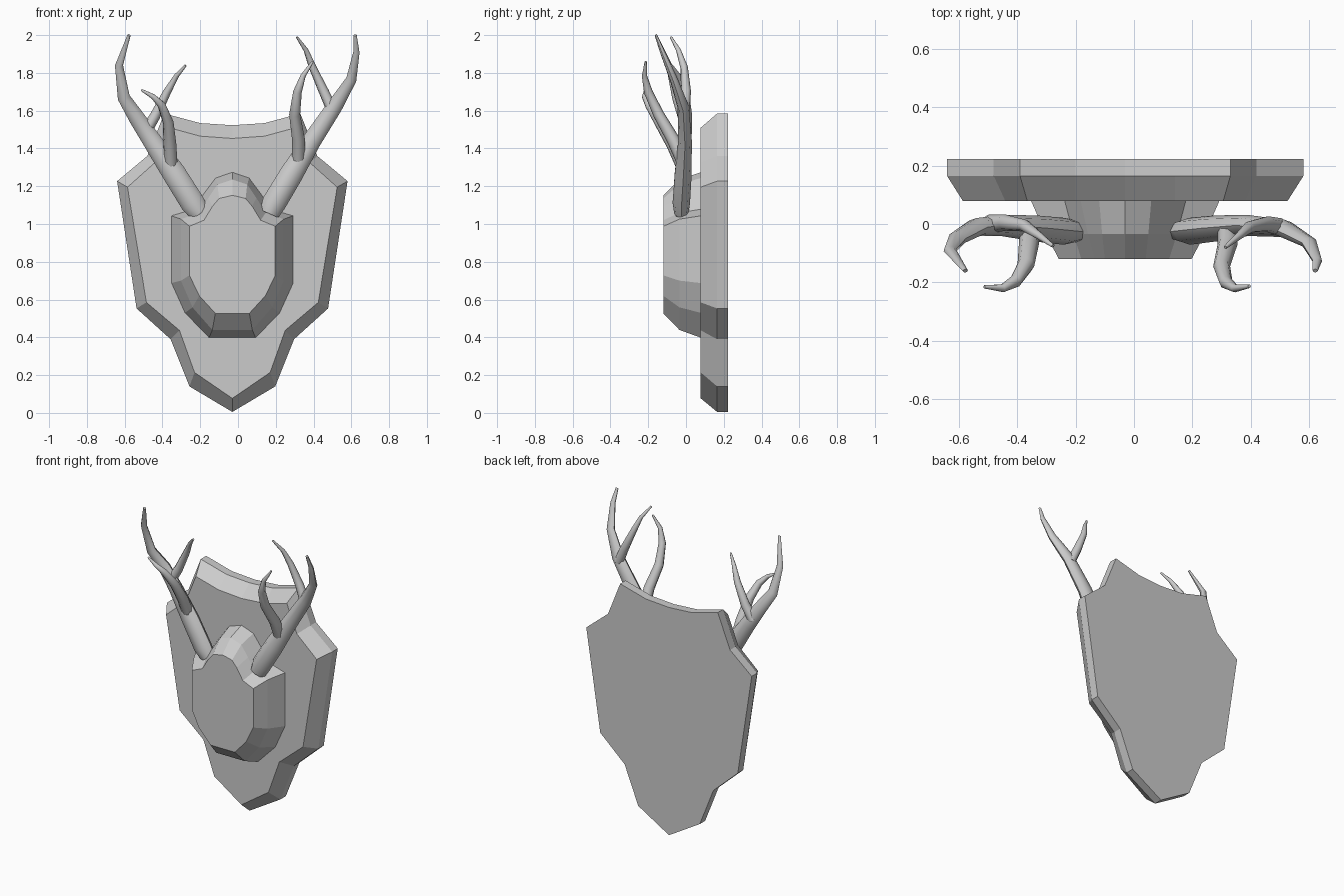
import bpy, bmesh

CX = -0.03  # the plaque and head are centred slightly left of x = 0


def mirror_outline(half):
    """Closed outline from a right half running bottom to top."""
    left = [(-x, z) for x, z in reversed(half) if x > 0]
    return half + left


def loft(name, rings):
    """Bridge (y, outline) rings from front to back and cap both ends."""
    bm = bmesh.new()
    loops = [[bm.verts.new((CX + x, y, z)) for x, z in mirror_outline(h)]
             for y, h in rings]
    n = len(loops[0])
    for a, b in zip(loops, loops[1:]):
        for i in range(n):
            j = (i + 1) % n
            bm.faces.new((a[i], a[j], b[j], b[i]))
    bm.faces.new(loops[0])
    bm.faces.new(loops[-1])
    bmesh.ops.recalc_face_normals(bm, faces=bm.faces)
    me = bpy.data.meshes.new(name)
    bm.to_mesh(me)
    bm.free()
    ob = bpy.data.objects.new(name, me)
    bpy.context.collection.objects.link(ob)
    return ob


def tine(name, pts, flat=1.0):
    """Tapered eight-sided tube through (x, y, z, radius) points."""
    cu = bpy.data.curves.new(name, 'CURVE')
    cu.dimensions = '3D'
    cu.bevel_depth = 1.0
    cu.bevel_resolution = 2
    cu.use_fill_caps = True
    sp = cu.splines.new('POLY')
    sp.points.add(len(pts) - 1)
    for p, (x, y, z, r) in zip(sp.points, pts):
        p.co = (x, y / flat, z, 1)
        p.radius = r
    ob = bpy.data.objects.new(name, cu)
    bpy.context.collection.objects.link(ob)
    ob.scale.y = flat
    bpy.ops.object.select_all(action='DESELECT')
    ob.select_set(True)
    bpy.context.view_layer.objects.active = ob
    bpy.ops.object.convert(target='MESH')
    bpy.ops.object.transform_apply(location=False, rotation=False, scale=True)
    bpy.ops.object.shade_smooth_by_angle(angle=0.9)


# Shield plaque with bevelled front edge
outer = [(0, 0.005), (.227, .14), (.327, .39), (.507, .553), (.61, 1.227),
         (.45, 1.36), (.36, 1.585), (.17, 1.534), (0, 1.523)]
inner = [(0, .077), (.20, .214), (.28, .437), (.455, .585), (.555, 1.195),
         (.41, 1.325), (.335, 1.51), (.17, 1.465), (0, 1.453)]
loft("plaque", [(.078, inner), (.165, outer), (.222, outer)])

# Head block, swelling towards the plaque
front = [(.09, .527), (.175, .62), (.227, .728), (.227, .988), (.15, 1.02),
         (.105, 1.094), (.07, 1.135), (0, 1.152)]
back = [(.125, .394), (.255, .527), (.327, .686), (.327, 1.045), (.21, 1.08),
        (.155, 1.16), (.09, 1.247), (0, 1.278)]
middle = [(a + (c - a) * .45, b + (d - b) * .66)
          for (a, b), (c, d) in zip(front, back)]
loft("head_block", [(-.12, front), (-.035, middle), (.09, back)])

# Left antler: main beam, front tine, inner tine
tine("left_beam", [(-.20, -.025, 1.055, .052), (-.24, -.025, 1.11, .064),
                   (-.34, -.015, 1.27, .062), (-.455, -.005, 1.44, .05),
                   (-.535, -.01, 1.56, .043), (-.605, -.05, 1.67, .033),
                   (-.63, -.09, 1.84, .022), (-.577, -.16, 2.0, .009)], .72)
tine("left_front_tine", [(-.355, -.02, 1.31, .035), (-.36, -.07, 1.42, .034),
                         (-.37, -.14, 1.54, .029), (-.405, -.195, 1.63, .022),
                         (-.45, -.22, 1.675, .014), (-.512, -.215, 1.71, .006)])
tine("left_inner_tine", [(-.495, .0, 1.48, .032), (-.44, .005, 1.57, .028),
                         (-.375, -.005, 1.70, .021), (-.325, -.04, 1.785, .013),
                         (-.277, -.075, 1.84, .006)])

# Right antler: same parts, slightly different pose
tine("right_beam", [(.165, -.025, 1.055, .052), (.19, -.025, 1.11, .064),
                    (.28, -.015, 1.26, .062), (.39, -.005, 1.44, .05),
                    (.51, -.015, 1.62, .042), (.60, -.065, 1.765, .028),
                    (.627, -.125, 1.91, .017), (.62, -.16, 2.0, .009)], .72)
tine("right_front_tine", [(.32, -.02, 1.34, .035), (.32, -.07, 1.45, .034),
                          (.30, -.145, 1.58, .029), (.315, -.20, 1.70, .023),
                          (.345, -.22, 1.785, .014), (.395, -.213, 1.86, .006)])
tine("right_inner_tine", [(.50, -.01, 1.60, .030), (.455, .0, 1.70, .027),
                          (.395, -.01, 1.83, .020), (.36, -.04, 1.92, .013),
                          (.312, -.08, 1.99, .006)])
